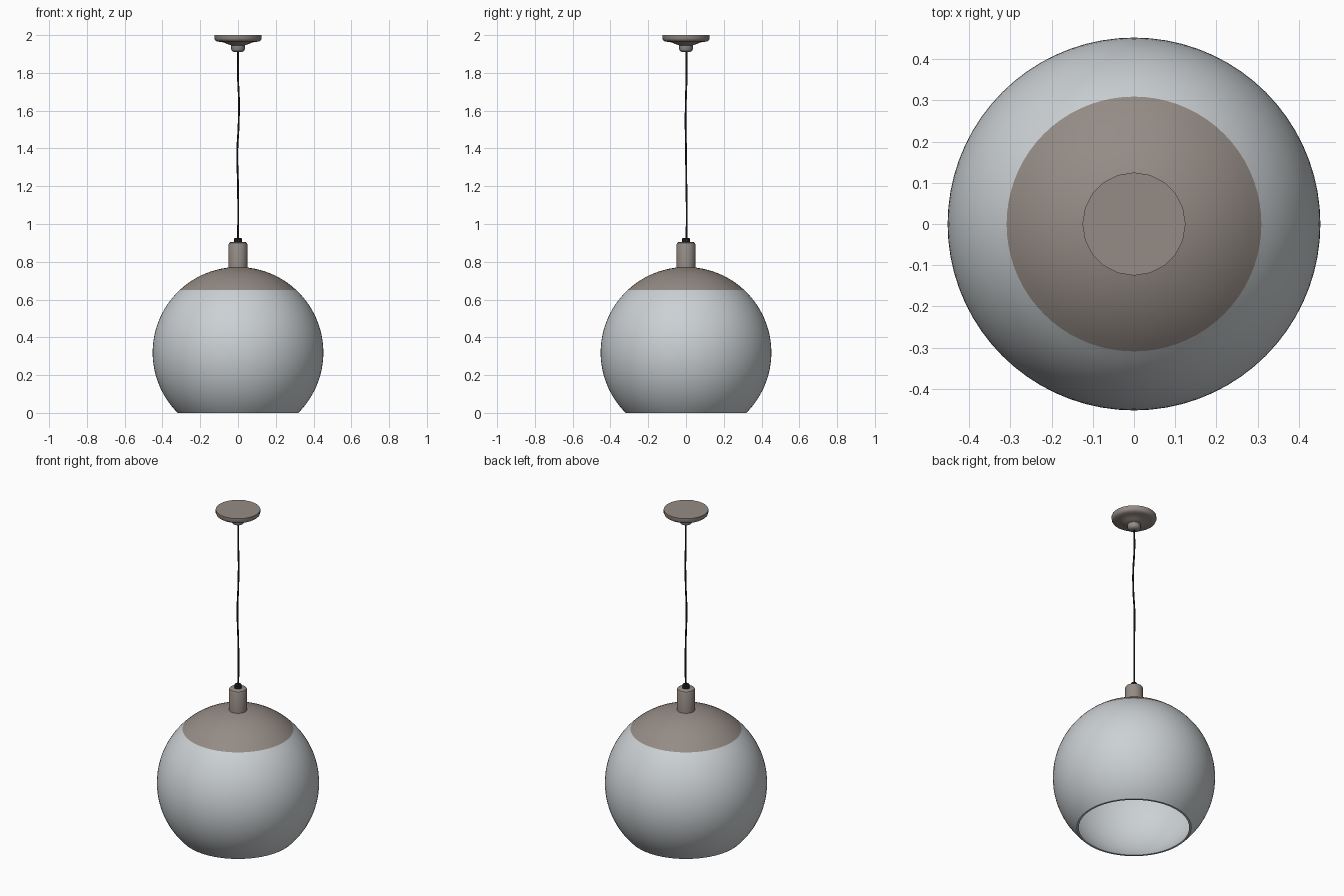
import bpy, bmesh, math

if "Cube" in bpy.data.objects:
    bpy.data.objects.remove(bpy.data.objects["Cube"])

def material(name, rgb):
    m = bpy.data.materials.new(name)
    m.diffuse_color = (*rgb, 1)
    m.use_nodes = True
    m.node_tree.nodes["Principled BSDF"].inputs["Base Color"].default_value = m.diffuse_color
    return m

glass = material("pale_grey_glass", (0.60, 0.635, 0.655))
bronze = material("warm_grey_metal", (0.30, 0.26, 0.235))
black = material("black_cord", (0.015, 0.015, 0.015))

def lathe(name, profile, sides, mat, closed=False):
    """Revolve (radius, z) points about the z axis."""
    bm = bmesh.new()
    rings = []
    for r, z in profile:
        if r < 1e-5:
            rings.append([bm.verts.new((0, 0, z))] * sides)
        else:
            rings.append([bm.verts.new((r * math.cos(2 * math.pi * i / sides),
                                        r * math.sin(2 * math.pi * i / sides), z))
                          for i in range(sides)])
    pairs = list(zip(rings, rings[1:])) + ([(rings[-1], rings[0])] if closed else [])
    for a, b in pairs:
        if a[0] is a[1] and b[0] is b[1]:
            continue   # two poles: nothing to span
        for i in range(sides):
            j = (i + 1) % sides
            bm.faces.new(list(dict.fromkeys((a[i], a[j], b[j], b[i]))))
    bmesh.ops.recalc_face_normals(bm, faces=bm.faces)
    mesh = bpy.data.meshes.new(name)
    bm.to_mesh(mesh)
    bm.free()
    mesh.materials.append(mat)
    ob = bpy.data.objects.new(name, mesh)
    bpy.context.collection.objects.link(ob)
    bpy.ops.object.select_all(action='DESELECT')
    ob.select_set(True)
    bpy.context.view_layer.objects.active = ob
    bpy.ops.object.shade_smooth_by_angle(angle=math.radians(35))
    return ob

CZ, R, T = 0.32, 0.452, 0.008   # globe centre height, radius, wall

def arc(radius, z0, z1, n):
    """Points on the globe between two heights."""
    a0, a1 = (math.asin(max(-1, min(1, (z - CZ) / radius))) for z in (z0, z1))
    return [(radius * math.cos(a0 + (a1 - a0) * i / n),
             CZ + radius * math.sin(a0 + (a1 - a0) * i / n)) for i in range(n + 1)]

# Open-bottomed glass globe and the metal cap that closes it
lathe("glass_shade", arc(R, 0, 0.65, 28) + arc(R - T, 0.65, 0, 28), 72, glass, True)
# Cap: outer dome to the pole, inner dome back to the seam; the open seam edge is closed by the ring
outer = arc(R, 0.65, CZ + R, 12)
inner = arc(R - T, CZ + R - T, 0.65, 12)
outer[-1], inner[0] = (0, CZ + R), (0, CZ + R - T)
cap = lathe("shade_cap", outer + inner, 72, bronze, True)

# Lamp holder neck and cord grip
lathe("neck", [(0, 0.766), (0.05, 0.766), (0.05, 0.893), (0.047, 0.9),
               (0.04, 0.904), (0, 0.904)], 32, bronze)
lathe("cord_grip", [(0, 0.90), (0.021, 0.90), (0.021, 0.921), (0.016, 0.927), (0, 0.927)], 16, black)

# Ceiling rose
lathe("ceiling_rose", [(0, 2.0), (0.125, 2.0), (0.125, 1.982), (0.121, 1.973), (0.112, 1.967),
                       (0.095, 1.964), (0.073, 1.961), (0.06, 1.954), (0.046, 1.949),
                       (0.036, 1.946), (0.036, 1.924), (0.032, 1.917), (0.022, 1.911),
                       (0, 1.911)], 20, bronze)

# Slightly wavering cord
curve = bpy.data.curves.new("cord", 'CURVE')
curve.dimensions = '3D'
curve.bevel_depth = 0.005
curve.bevel_resolution = 2
path = [(0, 0.002, 0.91), (0.001, 0.004, 1.05), (0, 0.002, 1.2), (-0.004, 0, 1.38),
        (0.003, -0.002, 1.52), (0.005, -0.001, 1.65), (0, 0.003, 1.78), (0, 0.002, 1.92)]
sp = curve.splines.new('BEZIER')
sp.bezier_points.add(len(path) - 1)
for p, co in zip(sp.bezier_points, path):
    p.co = co
    p.handle_left_type = p.handle_right_type = 'AUTO'
curve.materials.append(black)
bpy.context.collection.objects.link(bpy.data.objects.new("cord", curve))
